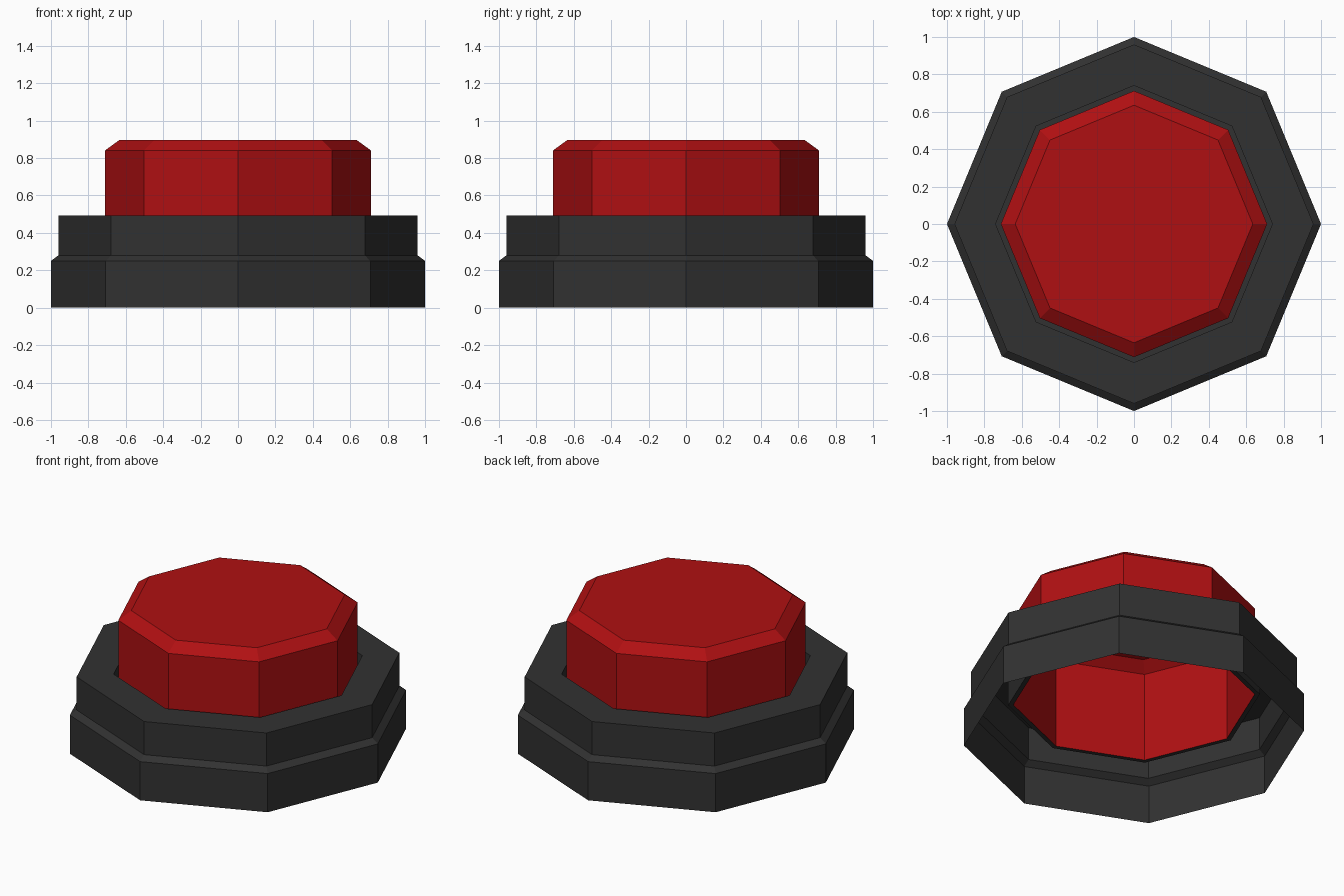
import bpy
import math

if "Cube" in bpy.data.objects:
    bpy.data.objects.remove(bpy.data.objects["Cube"])

SIDES = 8


def material(name, rgb):
    mat = bpy.data.materials.new(name)
    mat.diffuse_color = (*rgb, 1.0)
    mat.use_nodes = True
    mat.node_tree.nodes["Principled BSDF"].inputs["Base Color"].default_value = mat.diffuse_color
    return mat


def lathe(name, profile, mat, cap=False):
    """Spin a (radius, height) profile into an open eight-sided shell."""
    verts = [(r * math.cos(math.tau * i / SIDES), r * math.sin(math.tau * i / SIDES), z)
             for r, z in profile for i in range(SIDES)]
    faces = []
    for k in range(len(profile) - 1):
        a, b = k * SIDES, (k + 1) * SIDES
        for i in range(SIDES):
            j = (i + 1) % SIDES
            faces.append((a + i, a + j, b + j, b + i))
    if cap:
        last = (len(profile) - 1) * SIDES
        faces.append(tuple(range(last, last + SIDES)))
    mesh = bpy.data.meshes.new(name)
    mesh.from_pydata(verts, [], faces)
    mesh.materials.append(mat)
    obj = bpy.data.objects.new(name, mesh)
    bpy.context.collection.objects.link(obj)
    return obj


dark_grey = material("dark grey", (0.031, 0.031, 0.031))
red = material("red", (0.43, 0.005, 0.006))

# Stepped housing, open underneath, with a socket around the button
lathe("housing", [(1.0, 0.0), (1.0, 0.25), (0.96, 0.28), (0.96, 0.494),
                  (0.74, 0.494), (0.74, 0.26), (0.71, 0.26)], dark_grey)

# Hollow push button with a chamfered top
lathe("push_button", [(0.712, 0.26), (0.712, 0.84), (0.635, 0.896)], red, cap=True)
